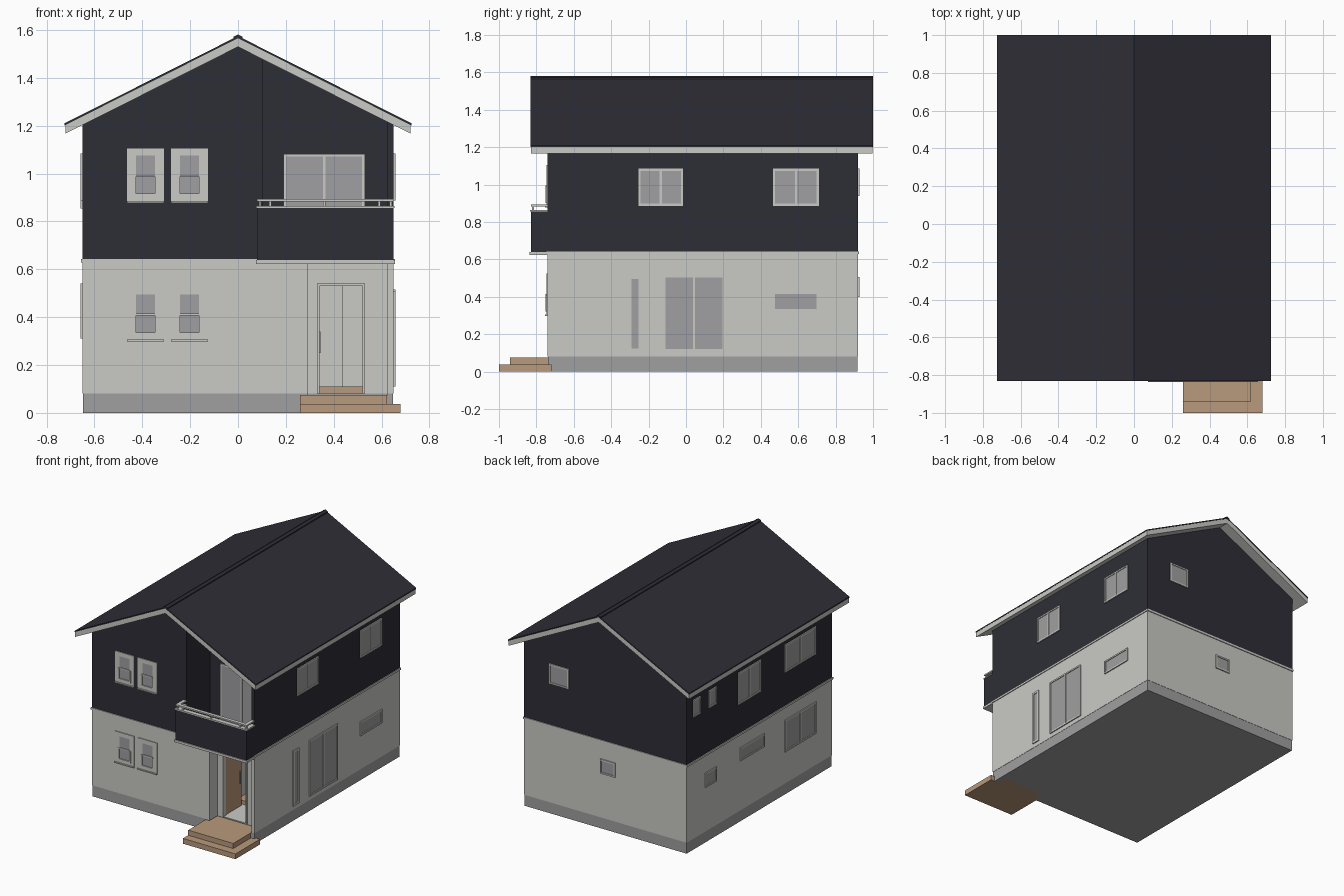
import bpy, bmesh

cube = bpy.data.objects.get("Cube")
if cube:
    bpy.data.objects.remove(cube, do_unlink=True)


def material(name, r, g, b):
    m = bpy.data.materials.new(name)
    m.use_nodes = True
    m.diffuse_color = (r, g, b, 1)
    m.node_tree.nodes["Principled BSDF"].inputs["Base Color"].default_value = (r, g, b, 1)
    return m


LIGHT = material("off white", 0.59, 0.59, 0.56)
DARK = material("dark navy", 0.027, 0.027, 0.037)
GREY = material("concrete grey", 0.35, 0.35, 0.35)
GLASS = material("window grey", 0.35, 0.35, 0.36)
WOOD = material("light wood", 0.48, 0.32, 0.2)


def finish(name, bm, mats):
    bmesh.ops.recalc_face_normals(bm, faces=bm.faces)
    mesh = bpy.data.meshes.new(name)
    bm.to_mesh(mesh)
    bm.free()
    for m in mats:
        mesh.materials.append(m)
    bpy.context.collection.objects.link(bpy.data.objects.new(name, mesh))


def boxes(name, parts):
    """One object from boxes given as ((x0, x1, y0, y1, z0, z1), material)."""
    bm = bmesh.new()
    mats = []
    for (x0, x1, y0, y1, z0, z1), mat in parts:
        if mat not in mats:
            mats.append(mat)
        verts = bmesh.ops.create_cube(bm, size=1)["verts"]
        for v in verts:
            v.co = (x1 if v.co.x > 0 else x0, y1 if v.co.y > 0 else y0, z1 if v.co.z > 0 else z0)
        for f in {f for v in verts for f in v.link_faces}:
            f.material_index = mats.index(mat)
    finish(name, bm, mats)


def box(name, x0, x1, y0, y1, z0, z1, mat):
    boxes(name, [((x0, x1, y0, y1, z0, z1), mat)])


def prism(name, profile, y0, y1, mat):
    """Extrude an x-z profile along y."""
    bm = bmesh.new()
    face = bm.faces.new([bm.verts.new((x, y0, z)) for x, z in profile])
    new = bmesh.ops.extrude_face_region(bm, geom=[face])["geom"]
    bmesh.ops.translate(bm, vec=(0, y1 - y0, 0), verts=[v for v in new if isinstance(v, bmesh.types.BMVert)])
    finish(name, bm, [mat])


# Main wall planes
W, FRONT, BACK = 0.65, -0.74, 0.92
RECESS, PORCH, HALL = -0.47, -0.65, -0.2
BASE, FLOOR2 = 0.08, 0.643


def on_wall(side, u0, u1, z0, z1, d0, d1):
    """Bounds of a box lying on a wall, d measured outwards."""
    if side == "right":
        return (W + d0, W + d1, u0, u1, z0, z1)
    if side == "left":
        return (-W - d1, -W - d0, u0, u1, z0, z1)
    if side == "back":
        return (u0, u1, BACK + d0, BACK + d1, z0, z1)
    y = RECESS if side == "recess" else FRONT
    return (u0, u1, y - d1, y - d0, z0, z1)


def window(name, side, u0, u1, z0, z1, panes=1, rim=0.011):
    """Frame of four bars, optional mullion and thin glass."""
    d = 0.008
    bars = [(u0, u1, z0, z0 + rim), (u0, u1, z1 - rim, z1),
            (u0, u0 + rim, z0 + rim, z1 - rim), (u1 - rim, u1, z0 + rim, z1 - rim)]
    if panes == 2:
        mid = (u0 + u1) / 2
        bars.append((mid - rim / 2, mid + rim / 2, z0 + rim, z1 - rim))
    parts = [(on_wall(side, *b, -0.002, d), LIGHT) for b in bars]
    parts.append((on_wall(side, u0 + rim, u1 - rim, z0 + rim, z1 - rim, -0.002, 0.003), GLASS))
    boxes(name, parts)


def sash_window(name, cx, z0):
    """Front window with wide casing, two sashes and a sill."""
    z1, zm, h, g = z0 + 0.222, z0 + 0.108, 0.077, 0.04
    rects = [((cx - h, cx - g, z0, z1), 0.006, LIGHT), ((cx + g, cx + h, z0, z1), 0.006, LIGHT),
             ((cx - g, cx + g, z1 - 0.03, z1), 0.006, LIGHT), ((cx - g, cx + g, z0, z0 + 0.033), 0.006, LIGHT),
             ((cx - g, cx + g, zm - 0.004, zm + 0.004), 0.01, LIGHT),
             ((cx - g, cx + g, z0 + 0.033, z1 - 0.03), 0.003, GLASS),
             ((cx - h, cx + h, z0 - 0.005, z0 + 0.003), 0.014, LIGHT)]
    for s in (-1, 1):
        a, b = sorted((cx + s * g, cx + s * 0.051))
        rects.append(((a, b, z0 + 0.02, zm), 0.011, LIGHT))
    rects.append(((cx - 0.051, cx + 0.051, z0 + 0.02, z0 + 0.033), 0.011, LIGHT))
    boxes(name, [(on_wall("front", *r, -0.002, d), m) for r, d, m in rects])


# Foundation, open at the porch
boxes("foundation", [((-0.648, 0.648, PORCH, 0.918, 0, BASE), GREY),
                     ((-0.648, 0.29, -0.738, PORCH, 0, BASE), GREY),
                     ((0.625, 0.648, -0.738, PORCH, 0, BASE), GREY)])

# Ground floor walls around the porch and entrance hall
boxes("ground_floor_walls", [
    ((-W, W, HALL, BACK, BASE, 0.63), LIGHT),
    ((-W, 0.29, FRONT, HALL, BASE, 0.63), LIGHT),
    ((0.625, W, FRONT, HALL, BASE, 0.63), LIGHT),
    ((0.29, 0.335, PORCH, -0.625, BASE, 0.63), LIGHT),
    ((0.525, 0.625, PORCH, -0.625, BASE, 0.63), LIGHT),
    ((0.335, 0.525, PORCH, -0.625, 0.535, 0.63), LIGHT),
    ((0.435, 0.625, -0.24, HALL, BASE, 0.63), LIGHT)])
boxes("door_frame", [((0.33, 0.34, -0.657, -0.62, BASE, 0.535), LIGHT),
                     ((0.52, 0.53, -0.657, -0.62, BASE, 0.535), LIGHT),
                     ((0.33, 0.53, -0.657, -0.62, 0.53, 0.54), LIGHT)])
boxes("open_door", [((0.325, 0.338, -0.62, -0.44, 0.085, 0.53), WOOD),
                    ((0.338, 0.345, -0.465, -0.457, 0.25, 0.34), GREY)])
box("hall_floor", 0.29, 0.625, PORCH, -0.42, BASE, 0.083, LIGHT)
box("hall_step", 0.29, 0.625, -0.42, HALL, BASE, 0.11, WOOD)

# Entrance steps
box("lower_step", 0.26, 0.68, -1.0, -0.72, 0, 0.038, WOOD)
box("upper_step", 0.26, 0.62, -0.94, FRONT, 0.038, 0.075, WOOD)
box("porch_floor", 0.29, 0.625, FRONT, PORCH, 0, 0.075, WOOD)

# Band between the floors
box("floor_band", -0.656, 0.656, -0.746, 0.926, 0.628, FLOOR2, LIGHT)
box("balcony_band", 0.075, 0.656, -0.836, -0.74, 0.623, 0.64, LIGHT)


# Upper floor, with the balcony recess left open to the roof
def roof_z(x):
    return 1.545 - 0.5 * abs(x)


def gable(name, xs, y0, y1):
    top = [(x, roof_z(x)) for x in reversed(xs)]
    prism(name, [(xs[0], FLOOR2), (xs[-1], FLOOR2)] + top, y0, y1, DARK)


gable("upper_floor_walls", (-W, 0, W), RECESS, BACK)
gable("upper_front_wall", (-W, 0, 0.105), FRONT, RECESS)
gable("balcony_side_wall", (0.625, W), FRONT, RECESS)

# Balcony floor, parapet, caps and rail
box("balcony_floor", 0.09, 0.64, -0.82, RECESS, 0.638, 0.655, GREY)
boxes("balcony_parapet", [((0.08, W, -0.83, -0.805, 0.638, 0.857), DARK),
                          ((0.08, 0.105, -0.805, FRONT, 0.638, 0.857), DARK),
                          ((0.625, W, -0.805, FRONT, 0.638, 0.857), DARK)])
rail = []
for z0, z1, grow in ((0.857, 0.865, 0.004), (0.884, 0.894, 0)):
    rail += [((0.08 - grow, W + grow, -0.83 - grow, -0.805 + grow, z0, z1), LIGHT),
             ((0.08 - grow, 0.105 + grow, -0.805, FRONT, z0, z1), LIGHT),
             ((0.625 - grow, W + grow, -0.805, FRONT, z0, z1), LIGHT)]
for x in (0.092, 0.135, 0.36, 0.59, 0.638):
    rail.append(((x - 0.005, x + 0.005, -0.823, -0.812, 0.86, 0.888), LIGHT))
boxes("balcony_rail", rail)


# Roof: light slab, dark covering and ridge cap
def chevron(name, half, under, thick, y0, y1, mat):
    drop = 0.503 * half
    prism(name, [(-half, under - drop), (0, under), (half, under - drop),
                 (half, under - drop + thick), (0, under + thick), (-half, under - drop + thick)], y0, y1, mat)


chevron("roof_slab", 0.722, 1.53, 0.036, -0.83, 0.998, LIGHT)
chevron("roof_covering", 0.725, 1.566, 0.009, -0.832, 1.0, DARK)
chevron("ridge_cap", 0.018, 1.572, 0.01, -0.832, 1.0, DARK)

# Front windows and balcony door
for label, z in (("lower", 0.303), ("upper", 0.883)):
    for place, cx in (("outer", -0.386), ("inner", -0.203)):
        sash_window(f"{label}_{place}_sash_window", cx, z)
window("balcony_door", "recess", 0.19, 0.53, 0.66, 1.083, 2)

# Right side windows
window("right_upper_front_window", "right", -0.255, -0.015, 0.887, 1.085, 2)
window("right_upper_back_window", "right", 0.465, 0.71, 0.887, 1.085, 2)
window("right_narrow_window", "right", -0.305, -0.24, 0.11, 0.51, 1, 0.014)
window("right_sliding_door", "right", -0.12, 0.205, 0.11, 0.515, 2)
window("right_small_window", "right", 0.465, 0.71, 0.325, 0.425)

# Left side windows
window("left_upper_small_back_window", "left", 0.77, 0.85, 0.96, 1.085)
window("left_upper_small_window", "left", 0.585, 0.67, 0.96, 1.085)
window("left_upper_middle_window", "left", 0.08, 0.335, 0.855, 1.085, 2)
window("left_upper_front_window", "left", -0.55, -0.195, 0.885, 1.085, 2)
window("left_lower_back_window", "left", 0.585, 0.71, 0.4, 0.505)
window("left_lower_middle_window", "left", 0.035, 0.31, 0.44, 0.535)
window("left_lower_front_window", "left", -0.55, -0.195, 0.31, 0.54, 2)

# Back windows
window("back_upper_window", "back", 0.29, 0.45, 0.94, 1.085)
window("back_lower_window", "back", -0.08, 0.04, 0.4, 0.505)
